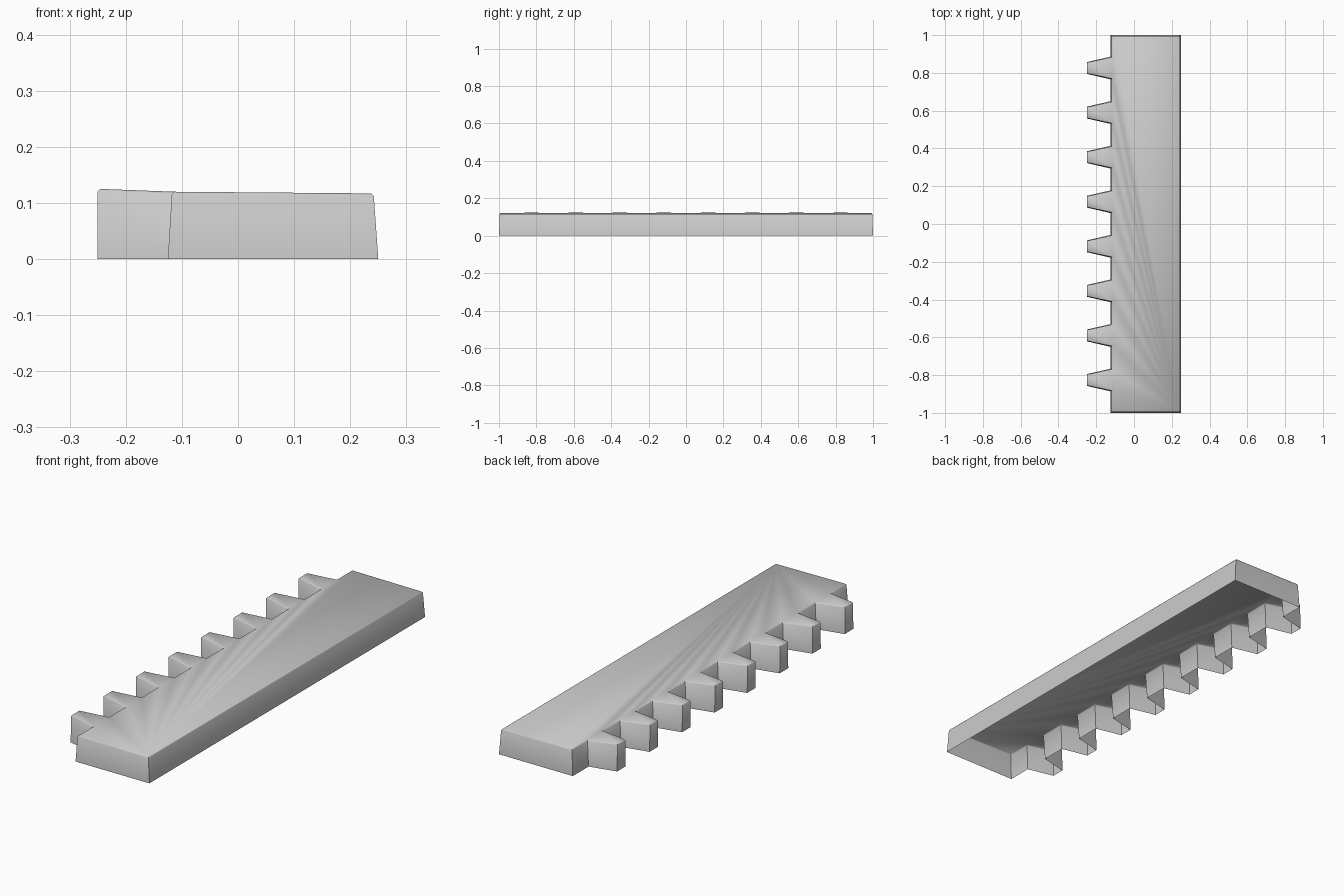
import bpy
import bmesh

if "Cube" in bpy.data.objects:
    bpy.data.objects.remove(bpy.data.objects["Cube"])

PITCH = 0.236
TEETH = 8
CENTRES = [(i - (TEETH - 1) / 2) * PITCH for i in range(TEETH)]


def ring(bm, right, root, tip, end, root_half, tip_half, z_right, z_root, z_tip):
    """One level of the rack outline: back edge, then along the toothed edge."""
    pts = [(right, end, z_right), (right, -end, z_right), (root, -end, z_root)]
    for c in CENTRES:
        pts += [(root, c - root_half, z_root), (tip, c - tip_half, z_tip),
                (tip, c + tip_half, z_tip), (root, c + root_half, z_root)]
    pts.append((root, end, z_root))
    return [bm.verts.new(p) for p in pts]


bm = bmesh.new()

# Outline levels: open base, top of the drafted walls, chamfered rim
levels = [
    ring(bm, 0.25, -0.125, -0.25, 1.0, 0.060, 0.031, 0, 0, 0),
    ring(bm, 0.242, -0.118, -0.25, 0.996, 0.057, 0.029, 0.112, 0.115, 0.120),
    ring(bm, 0.237, -0.113, -0.245, 0.991, 0.053, 0.026, 0.117, 0.120, 0.125),
]

# Walls and chamfer
for low, high in zip(levels, levels[1:]):
    n = len(low)
    for i in range(n):
        j = (i + 1) % n
        bm.faces.new((low[i], low[j], high[j], high[i]))

# Top: one tooth face each, then the body plate
top = levels[-1]
body = top[:3]
for k in range(TEETH):
    tooth = top[3 + 4 * k: 7 + 4 * k]
    bm.faces.new(tooth)
    body += [tooth[0], tooth[3]]
body.append(top[-1])
bm.faces.new(body)

bmesh.ops.recalc_face_normals(bm, faces=bm.faces[:])
if max(bm.faces, key=lambda f: f.calc_area()).normal.z < 0:
    bmesh.ops.reverse_faces(bm, faces=bm.faces[:])

# Toothed rack shell, open underneath
mesh = bpy.data.meshes.new("gear_rack")
bm.to_mesh(mesh)
bm.free()
rack = bpy.data.objects.new("gear_rack", mesh)
bpy.context.collection.objects.link(rack)
bpy.context.view_layer.objects.active = rack
rack.select_set(True)
bpy.ops.object.shade_smooth_by_angle(angle=0.9)
